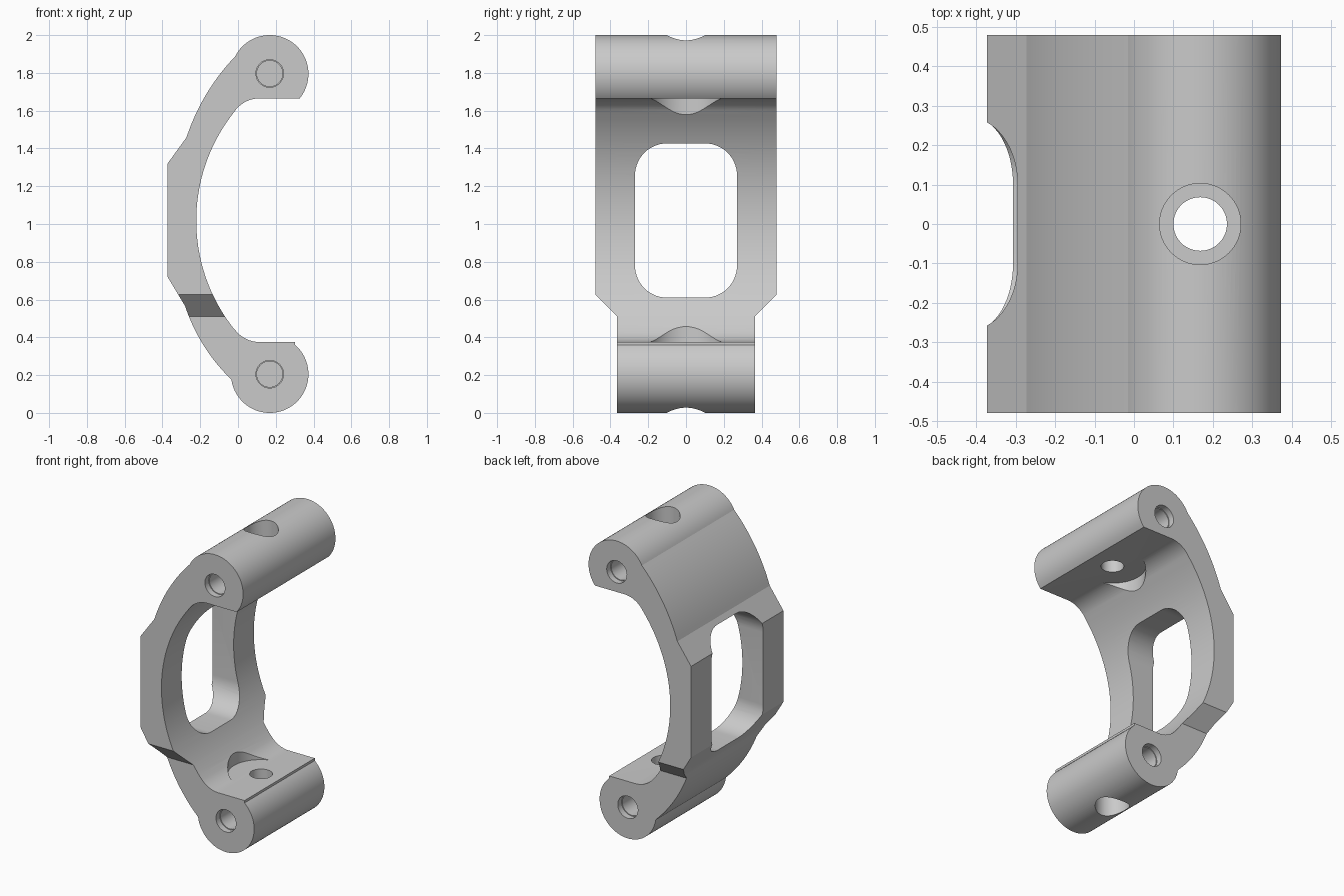
import bpy
import bmesh
from math import sin, cos, radians, hypot
from mathutils import Vector

cube = bpy.data.objects.get("Cube")
if cube:
    bpy.data.objects.remove(cube, do_unlink=True)

grey = bpy.data.materials.new("plain grey")
grey.use_nodes = True
colour = (0.59, 0.59, 0.59, 1)
grey.diffuse_color = colour
grey.node_tree.nodes["Principled BSDF"].inputs["Base Color"].default_value = colour

EYE_X, RADIUS = 0.168, 0.205      # end barrels
TOP_Z, LOW_Z, MID_Z = 1.795, 0.205, 1.018
BACK = -0.373
HALF = 0.48


def arc(cx, cz, r, start, end, steps):
    angles = [radians(start + (end - start) * i / steps) for i in range(steps + 1)]
    return [(cx + r * cos(a), cz + r * sin(a)) for a in angles]


def bowed(a, b, bulge, steps=16):
    """Shallow curve from a to b, bowed to the right of travel."""
    dx, dz = b[0] - a[0], b[1] - a[1]
    length = hypot(dx, dz)
    points = []
    for i in range(steps + 1):
        t = i / steps
        h = 4 * bulge * t * (1 - t) / length
        points.append((a[0] + dx * t + dz * h, a[1] + dz * t - dx * h))
    return points


def prism(name, points, axis, low, high):
    """Extrude a 2D outline along the x, y or z axis."""
    place = {"x": lambda u, v, d: (d, u, v),
             "y": lambda u, v, d: (u, d, v),
             "z": lambda u, v, d: (u, v, d)}[axis]
    bm = bmesh.new()
    face = bm.faces.new([bm.verts.new(place(u, v, low)) for u, v in points])
    moved = bmesh.ops.extrude_face_region(bm, geom=[face])["geom"]
    shift = Vector(place(0, 0, high - low))
    bmesh.ops.translate(bm, vec=shift,
                        verts=[g for g in moved if isinstance(g, bmesh.types.BMVert)])
    bmesh.ops.recalc_face_normals(bm, faces=bm.faces)
    mesh = bpy.data.meshes.new(name)
    bm.to_mesh(mesh)
    bm.free()
    mesh.materials.append(grey)
    obj = bpy.data.objects.new(name, mesh)
    bpy.context.scene.collection.objects.link(obj)
    return obj


def cut(body, points, axis, low, high):
    cutter = prism("cutter", points, axis, low, high)
    cutter.hide_render = True
    mod = body.modifiers.new("cut", "BOOLEAN")
    mod.operation = "DIFFERENCE"
    mod.solver = "EXACT"
    mod.object = cutter
    bpy.context.view_layer.objects.active = body
    bpy.ops.object.modifier_apply(modifier=mod.name)
    bpy.data.objects.remove(cutter, do_unlink=True)


def disc(u, v, r, steps=64):
    return arc(u, v, r, 0, 360, steps)[:-1]


# Side outline of the C-shaped bracket
top_barrel = arc(EYE_X, TOP_Z, RADIUS, -39.5, 153, 56)
low_barrel = arc(EYE_X, LOW_Z, RADIUS, 188, 408.8, 64)
outline = top_barrel
outline += bowed(top_barrel[-1], (-0.273, 1.458), 0.028)[1:]
outline += [(BACK, 1.32), (BACK, 0.72)]
outline += bowed((-0.28, 0.565), low_barrel[0], 0.028)[:-1]
outline += low_barrel
outline += [(0.303, 0.375)]
outline += arc(0.114, 0.537, 0.162, 270, 219.4, 10)
outline += arc(0.702, MID_Z, 0.923, 219.4, 140.6, 48)[1:-1]
outline += arc(0.114, 1.503, 0.162, 140.6, 90, 10)
bracket = prism("c_bracket", outline, "y", -HALF, HALF)

# Narrower lower arm with sloped shoulders
for s in (-1, 1):
    shoulder = [(s * 0.365, -0.1), (s * 0.365, 0.51), (s * HALF, 0.627),
                (s * 0.6, 0.749), (s * 0.6, -0.1)]
    cut(bracket, shoulder, "x", -1, 1)

# Rounded window through the back wall
window = []
for cy, cz, start in ((0.10, 1.257, 0), (-0.10, 1.257, 90), (-0.10, 0.78, 180), (0.10, 0.78, 270)):
    window += arc(cy, cz, 0.17, start, start + 90, 14)
cut(bracket, window, "x", -0.6, 0.05)

# Vertical bolt holes, inner spot faces and outer counterbores
cut(bracket, disc(EYE_X, 0, 0.199), "z", 0.376, 1.664)
cut(bracket, disc(EYE_X, 0, 0.068), "z", -0.1, 2.1)
cut(bracket, disc(EYE_X, 0, 0.103), "z", 1.81, 2.1)
cut(bracket, disc(EYE_X, 0, 0.103), "z", -0.1, 0.19)

# Blind stepped pivot holes in both ends of each barrel
for z, half in ((1.797, HALF), (0.205, 0.365)):
    for s in (-1, 1):
        for r, depth in ((0.073, 0.04), (0.068, 0.2)):
            low, high = sorted((s * (half - depth), s * (half + 0.1)))
            cut(bracket, disc(EYE_X, z, r, 48), "y", low, high)

bpy.ops.object.select_all(action="DESELECT")
bracket.select_set(True)
bpy.context.view_layer.objects.active = bracket
bpy.ops.object.shade_smooth_by_angle(angle=radians(14))
